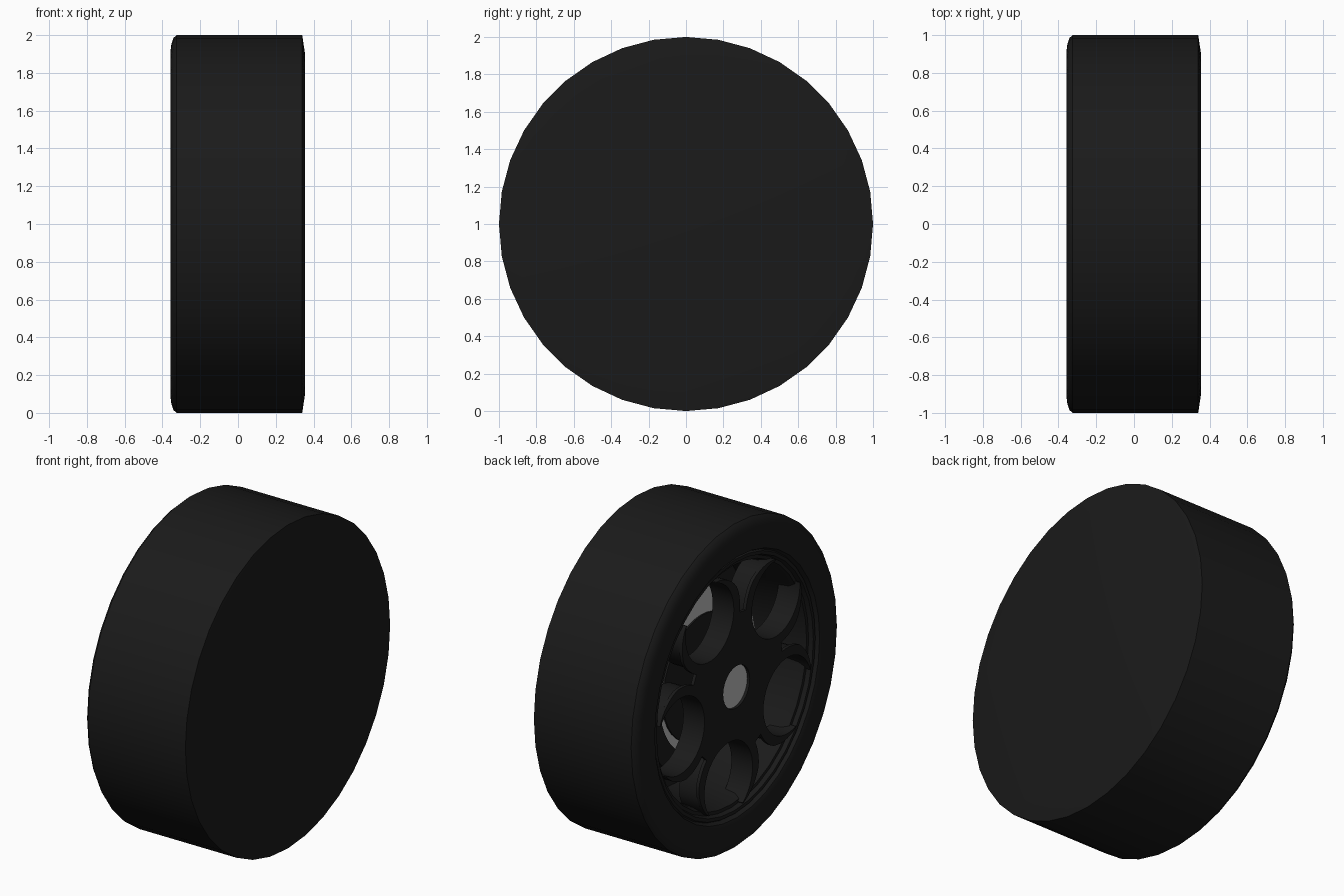
import bpy, bmesh, math
from mathutils import Matrix

if "Cube" in bpy.data.objects:
    bpy.data.objects.remove(bpy.data.objects["Cube"])


def material(name, c):
    m = bpy.data.materials.new(name)
    m.diffuse_color = (c, c, c, 1)
    m.use_nodes = True
    m.node_tree.nodes["Principled BSDF"].inputs["Base Color"].default_value = m.diffuse_color
    return m


RUBBER = material("black_rubber", 0.0105)
RIM = material("dark_rim", 0.0105)
STEEL = material("light_steel", 0.5)


def finish(ob, mat):
    ob.data.materials.append(mat)
    bpy.ops.object.select_all(action='DESELECT')
    ob.select_set(True)
    bpy.context.view_layer.objects.active = ob
    bpy.ops.object.shade_smooth_by_angle(angle=math.radians(35))


def lathe(name, profile, mat, segs=36):
    """Revolve (x, radius) points around the wheel axle."""
    bm = bmesh.new()
    rings = []
    for x, r in profile:
        if r == 0:
            rings.append([bm.verts.new((x, 0, 1))] * segs)
        else:
            rings.append([bm.verts.new((x, r * math.sin(2 * math.pi * i / segs),
                                        1 + r * math.cos(2 * math.pi * i / segs)))
                          for i in range(segs)])
    for a, b in zip(rings, rings[1:]):
        for i in range(segs):
            j = (i + 1) % segs
            bm.faces.new(list(dict.fromkeys((a[i], a[j], b[j], b[i]))))
    bmesh.ops.recalc_face_normals(bm, faces=bm.faces)
    me = bpy.data.meshes.new(name)
    bm.to_mesh(me)
    bm.free()
    ob = bpy.data.objects.new(name, me)
    bpy.context.collection.objects.link(ob)
    finish(ob, mat)


def plate(name, outlines, x0, x1, mat):
    """Extruded flat shape (u = -y, v = z) between two axle positions."""
    cu = bpy.data.curves.new(name + "_outline", 'CURVE')
    cu.dimensions, cu.fill_mode, cu.extrude = '2D', 'BOTH', abs(x1 - x0) / 2
    for pts in outlines:
        sp = cu.splines.new('POLY')
        sp.points.add(len(pts) - 1)
        for p, (u, v) in zip(sp.points, pts):
            p.co = (u, v, 0, 1)
        sp.use_cyclic_u = True
    tmp = bpy.data.objects.new(name + "_tmp", cu)
    bpy.context.collection.objects.link(tmp)
    bpy.context.view_layer.update()
    dg = bpy.context.evaluated_depsgraph_get()
    me = bpy.data.meshes.new_from_object(tmp.evaluated_get(dg))
    bpy.data.objects.remove(tmp)
    me.transform(Matrix(((0, 0, -1, (x0 + x1) / 2), (-1, 0, 0, 0),
                         (0, 1, 0, 1), (0, 0, 0, 1))))
    bm = bmesh.new()
    bm.from_mesh(me)
    bmesh.ops.remove_doubles(bm, verts=bm.verts, dist=1e-5)
    bmesh.ops.recalc_face_normals(bm, faces=bm.faces)
    bm.to_mesh(me)
    bm.free()
    me.materials.clear()
    ob = bpy.data.objects.new(name, me)
    bpy.context.collection.objects.link(ob)
    finish(ob, mat)


def arc(r, a0, a1, n):
    return [(r * math.cos(math.radians(a0 + (a1 - a0) * i / n)),
             r * math.sin(math.radians(a0 + (a1 - a0) * i / n))) for i in range(n + 1)]


# Tyre: closed flat inner side, rounded outer shoulder
lathe("tyre", [(0.355, 0), (0.355, 0.9), (0.34, 1), (-0.325, 1), (-0.342, 0.985),
               (-0.353, 0.95), (-0.358, 0.91), (-0.358, 0.83), (-0.35, 0.805),
               (-0.32, 0.79)], RUBBER)

# Rim barrel with stepped lip and closed back
lathe("rim_barrel", [(-0.32, 0.795), (-0.335, 0.785), (-0.335, 0.765), (-0.31, 0.755),
                     (-0.31, 0.735), (-0.27, 0.72), (-0.05, 0.70), (0.05, 0.69),
                     (0.05, 0)], RIM)

# Brake disc, its dark centre, the caliper and the bright hub end
lathe("brake_disc", [(-0.06, 0.36), (-0.06, 0.54), (-0.10, 0.54), (-0.10, 0.36)], STEEL)
lathe("brake_hat", [(-0.06, 0), (-0.06, 0.38), (-0.11, 0.38), (-0.11, 0)], RIM)
plate("brake_caliper", [arc(0.44, 170, 255, 12) + arc(0.57, 255, 170, 12)],
      -0.13, -0.05, RIM)
lathe("hub_end", [(-0.28, 0.13), (-0.328, 0.13), (-0.328, 0)], STEEL)

# Wheel face: five open round windows, each held by a pair of tapering horns
R, RI, BAND = 0.555, 0.235, 0.055
START, NOTCH = 44, 126


def window_point(k, phi, rad):
    a = math.radians(46 + 72 * k)
    b = a + math.radians(phi)
    return (R * math.cos(a) + rad * math.cos(b), R * math.sin(a) + rad * math.sin(b))


def outer_radius(phi):
    t = min(1, (min(phi, 360 - phi) - START) / 50)
    return RI + 0.006 + BAND * t


N = 32
sweep = [START + (360 - 2 * START) * i / N for i in range(N + 1)]
side = [START + (NOTCH - START) * i / 12 for i in range(13)]
outline = []
for k in range(5):
    outline += [window_point(k, -p, outer_radius(p)) for p in reversed(side)]
    outline += [window_point(k, 360 - p, RI) for p in sweep]
    outline += [window_point(k, p, outer_radius(p)) for p in side]
hub_hole = arc(0.13, 0, 345, 23)
plate("wheel_face", [outline, hub_hole], -0.345, -0.325, RIM)

# Deep walls around each window
for k in range(5):
    band = [window_point(k, p, RI) for p in sweep]
    band += [window_point(k, p, min(outer_radius(p), RI + 0.04)) for p in reversed(sweep)]
    plate("window_wall_%d" % (k + 1), [band], -0.33, -0.20, RIM)
